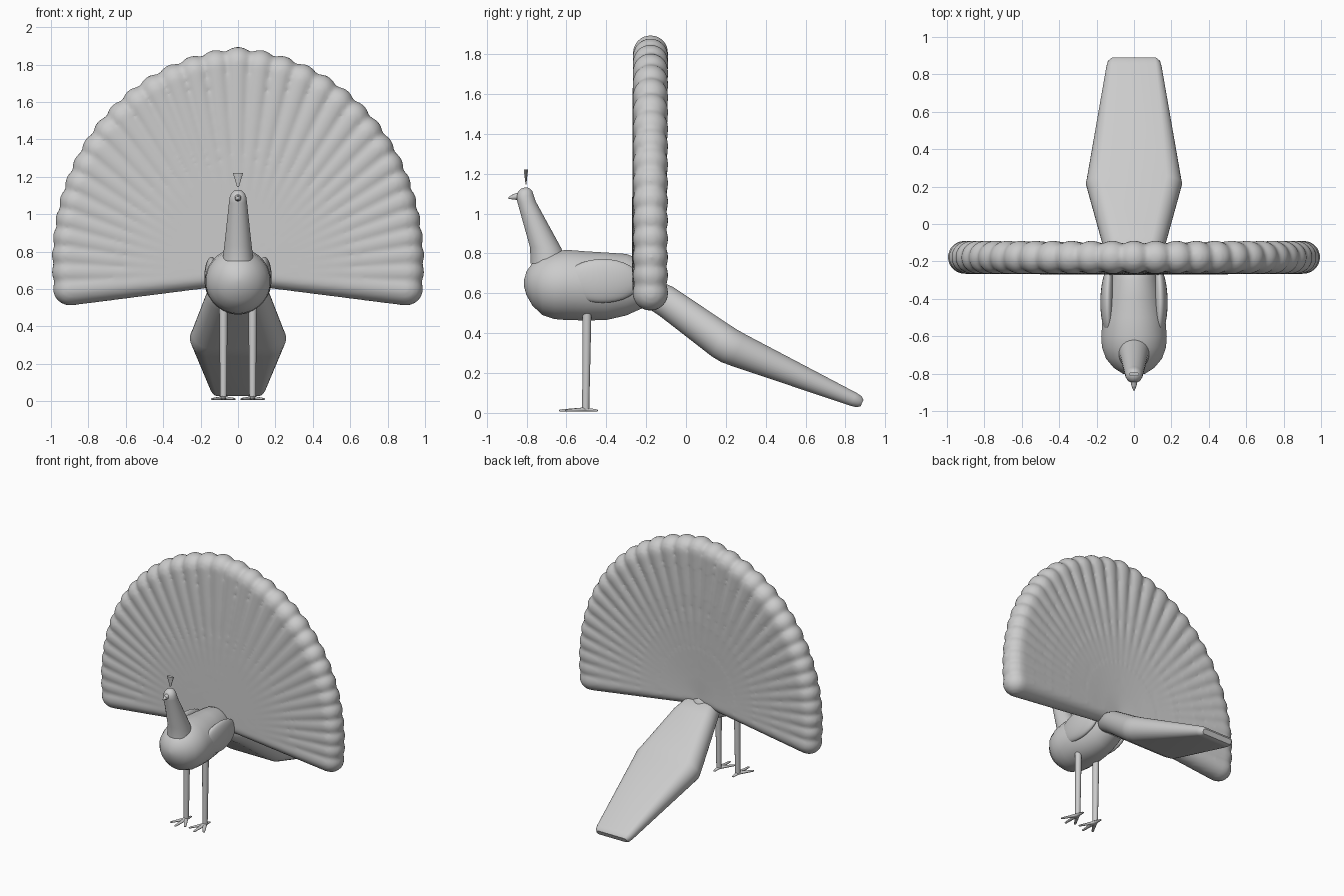
import bpy, bmesh
from math import sin, cos, pi, radians
from mathutils import Vector

if "Cube" in bpy.data.objects:
    bpy.data.objects.remove(bpy.data.objects["Cube"])

X, Y, Z = Vector((1, 0, 0)), Vector((0, 1, 0)), Vector((0, 0, 1))


def loft(bm, sections, n=32):
    """Skin rings; a section is (centre, u axis, v axis, half width, half height, flat).
    A flat section is a slab with rounded sides instead of an ellipse."""
    rings = []
    for c, u, v, w, h, flat in sections:
        ring = []
        for i in range(n):
            a = 2 * pi * (i + 0.5) / n
            if flat:
                side = 1 if cos(a) > 0 else -1
                p = u * (side * (w - h) + h * cos(a)) + v * h * sin(a)
            else:
                p = u * w * cos(a) + v * h * sin(a)
            ring.append(bm.verts.new(Vector(c) + p))
        rings.append(ring)
    for a, b in zip(rings, rings[1:]):
        for i in range(n):
            j = (i + 1) % n
            bm.faces.new((a[i], a[j], b[j], b[i]))
    bm.faces.new(rings[0][::-1])
    bm.faces.new(rings[-1])


def finish(name, bm, angle=40):
    bmesh.ops.recalc_face_normals(bm, faces=bm.faces)
    me = bpy.data.meshes.new(name)
    bm.to_mesh(me)
    bm.free()
    ob = bpy.data.objects.new(name, me)
    bpy.context.collection.objects.link(ob)
    bpy.ops.object.select_all(action='DESELECT')
    ob.select_set(True)
    bpy.context.view_layer.objects.active = ob
    bpy.ops.object.shade_smooth_by_angle(angle=radians(angle))
    return ob


def tube(bm, p, q, r0, r1, n=16, squash=1.0, dome=False):
    """Tapered round rod from p to q, optionally with a hemispherical end."""
    p, q = Vector(p), Vector(q)
    d = (q - p).normalized()
    u = X if abs(d.x) < 0.5 else Y
    u = (u - d * u.dot(d)).normalized()
    v = d.cross(u)
    secs = [(p, u, v, r0, r0 * squash, False), (q, u, v, r1, r1 * squash, False)]
    if dome:
        for t in (0.35, 0.7, 1.05, 1.4):
            r = r1 * cos(t)
            secs.append((q + d * r1 * sin(t), u, v, r, r * squash, False))
    loft(bm, secs, n)


# Fan: overlapping round feathers fused together, dished at the back
bm = bmesh.new()
COUNT, R, FAN_Y = 33, 0.09, -0.178
for i in range(COUNT):
    a = pi * i / (COUNT - 1)
    s = min(a, pi - a) / (pi / 2)
    r = 0.99 + 0.305 * (s + sin(a) ** 2) / 2 - R
    tube(bm, (0, -0.213, 0.685), (r * cos(a), FAN_Y, 0.601 + r * sin(a)), 0.06, R, 24, dome=True)
fan = finish("tail_fan", bm, 80)
rm = fan.modifiers.new("fuse", 'REMESH')
rm.mode = 'VOXEL'
rm.voxel_size = 0.012
rm.use_smooth_shade = True
sm = fan.modifiers.new("soften", 'SMOOTH')
sm.factor = 0.5
sm.iterations = 9

# Long lower tail resting behind
bm = bmesh.new()
tilt = Vector((0, 0.43, 0.903))
loft(bm, [((0, y, z), X, tilt, w, h, True) for y, z, w, h in (
    (-0.25, 0.64, 0.10, 0.04), (-0.22, 0.625, 0.13, 0.068), (-0.10, 0.56, 0.17, 0.08),
    (0.17, 0.365, 0.245, 0.092), (0.215, 0.337, 0.257, 0.091), (0.26, 0.316, 0.249, 0.087),
    (0.84, 0.068, 0.148, 0.036), (0.868, 0.056, 0.14, 0.031), (0.883, 0.049, 0.125, 0.018))], 32)
finish("lower_tail", bm)

# Egg-shaped body
bm = bmesh.new()
loft(bm, [((0, y, z), X, Z, w, h, False) for y, z, w, h in (
    (-0.813, 0.65, 0.015, 0.015), (-0.80, 0.65, 0.06, 0.06), (-0.77, 0.645, 0.108, 0.108),
    (-0.72, 0.64, 0.15, 0.15), (-0.66, 0.64, 0.172, 0.17), (-0.60, 0.642, 0.176, 0.177),
    (-0.50, 0.637, 0.168, 0.174), (-0.40, 0.635, 0.15, 0.17), (-0.30, 0.643, 0.13, 0.155),
    (-0.24, 0.645, 0.115, 0.13), (-0.18, 0.63, 0.09, 0.09), (-0.13, 0.61, 0.05, 0.05))], 32)
finish("body", bm, 60)

# Neck and head
bm = bmesh.new()
loft(bm, [((0, y, z), X, Y, w, h, False) for y, z, w, h in (
    (-0.685, 0.75, 0.085, 0.095), (-0.705, 0.83, 0.074, 0.078), (-0.80, 1.06, 0.049, 0.047),
    (-0.807, 1.09, 0.045, 0.044), (-0.806, 1.112, 0.036, 0.035), (-0.804, 1.125, 0.022, 0.022),
    (-0.803, 1.13, 0.008, 0.008))], 24)
finish("neck_and_head", bm, 50)

# Beak
bm = bmesh.new()
tube(bm, (0, -0.83, 1.088), (0, -0.868, 1.083), 0.02, 0.014)
tube(bm, (0, -0.865, 1.083), (0, -0.89, 1.078), 0.014, 0.004)
finish("beak", bm)

# Crest
bm = bmesh.new()
tube(bm, (0, -0.803, 1.145), (0, -0.803, 1.22), 0.005, 0.028, 12, 0.4)
finish("crest", bm)

for side, tag in ((-1, "right"), (1, "left")):
    # Folded wing
    bm = bmesh.new()
    bmesh.ops.create_uvsphere(bm, u_segments=32, v_segments=16, radius=1)
    for v in bm.verts:
        y = -0.418 + 0.19 * v.co.y
        bend = 0.142 - 0.01 * v.co.y ** 2
        v.co = (side * bend + 0.038 * v.co.x, y, 0.662 + 0.11 * v.co.z)
    finish("wing_" + tag, bm, 60)

    # Leg and toes
    bm = bmesh.new()
    x = side * 0.078
    tube(bm, (x, -0.497, 0.50), (x, -0.503, 0.02), 0.023, 0.018)
    for dx, dy in ((0, -0.125), (-0.058, -0.095), (0.058, -0.095), (0, 0.055)):
        tube(bm, (x, -0.505, 0.017), (x + dx, -0.505 + dy, 0.012), 0.016, 0.008, 12, 0.7, True)
    finish("leg_" + tag, bm)
